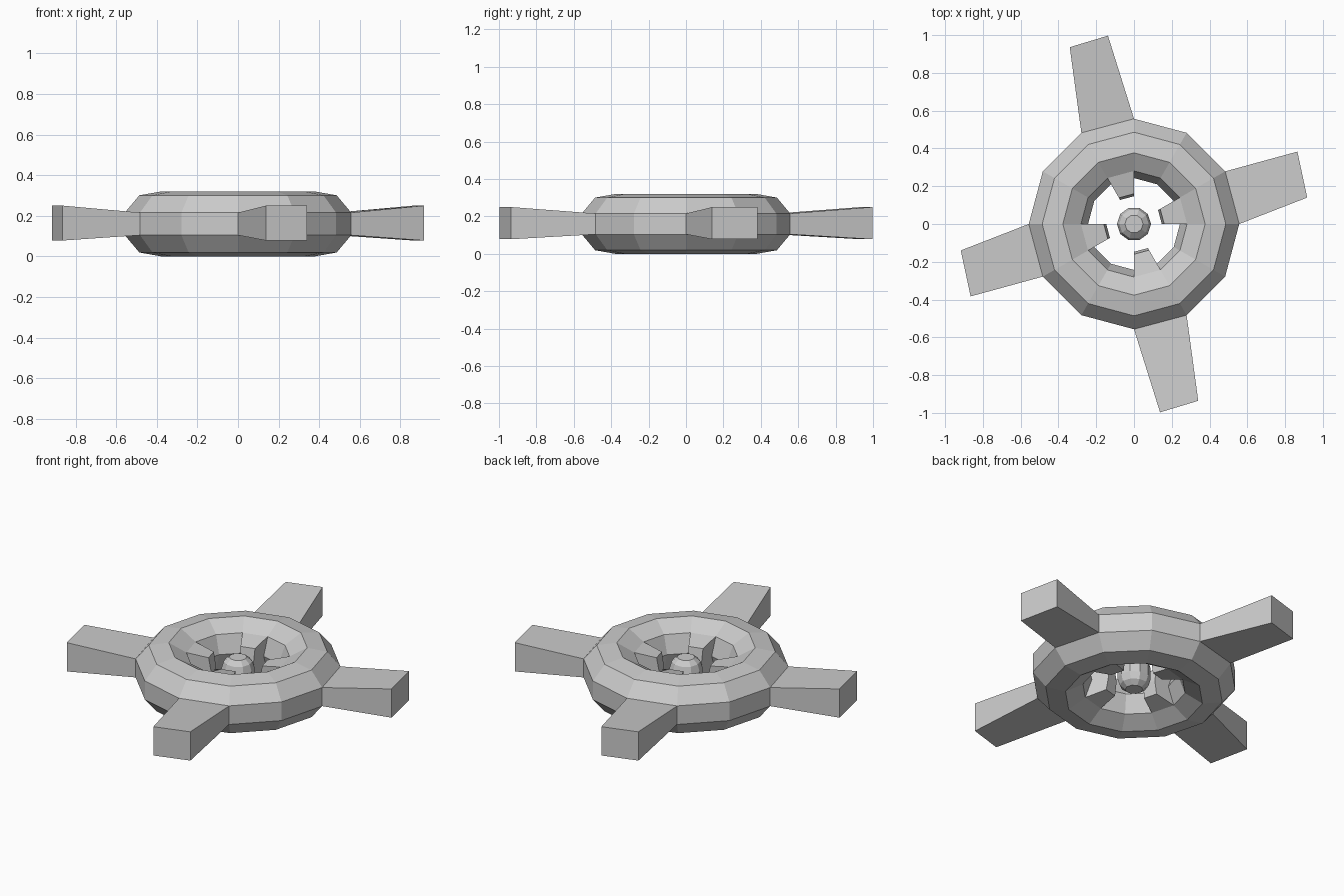
import bpy, bmesh
from math import sin, cos, radians, atan2, pi
from mathutils import Vector, Matrix

if "Cube" in bpy.data.objects:
    bpy.data.objects.remove(bpy.data.objects["Cube"])


def revolve(bm, profile, sides, closed):
    """Spin (radius, z) points about z; returns faces[side][profile step]."""
    rings = []
    for i in range(sides):
        a = 2 * pi * i / sides
        rings.append([bm.verts.new((r * cos(a), r * sin(a), z)) for r, z in profile])
    n = len(profile)
    faces = []
    for i in range(sides):
        p, q = rings[i], rings[(i + 1) % sides]
        steps = range(n if closed else n - 1)
        faces.append([bm.faces.new((p[j], q[j], q[(j + 1) % n], p[(j + 1) % n])) for j in steps])
    if not closed:
        bm.faces.new([r[0] for r in rings])
        bm.faces.new([r[-1] for r in rings])
    bmesh.ops.recalc_face_normals(bm, faces=bm.faces)
    return faces


def extrude(bm, faces):
    res = bmesh.ops.extrude_face_region(bm, geom=faces)
    return [g for g in res["geom"] if isinstance(g, bmesh.types.BMVert)]


def finish(bm, name):
    bmesh.ops.recalc_face_normals(bm, faces=bm.faces)
    mesh = bpy.data.meshes.new(name)
    bm.to_mesh(mesh)
    bm.free()
    obj = bpy.data.objects.new(name, mesh)
    bpy.context.collection.objects.link(obj)


# Ring: 12-sided torus with a 9-sided section
MID = 0.16
section = [(0.405 + 0.162 * cos(radians(20 + 40 * j)),
            MID + 0.1625 * sin(radians(20 + 40 * j))) for j in range(9)]
bm = bmesh.new()
faces = revolve(bm, section, 12, True)

# Four outer blades and four inner teeth, pulled out of the ring faces
tips = [((0.917, 0.14), (0.865, 0.383)), ((0.997, 0.138), (0.936, 0.34))]
for k in range(4):
    turn = Matrix.Rotation(k * pi / 2, 3, 'Z')
    outer = faces[k * 3][8]
    inner = [faces[k * 3][3], faces[k * 3][4]]
    for v in extrude(bm, [outer]):
        local = turn.inverted() @ v.co
        far = atan2(local.y, local.x) > radians(15)
        x, y = tips[k % 2][far]
        v.co = turn @ Vector((x, y, 0.25 if v.co.z > MID else 0.078))
    for v in extrude(bm, inner):
        r = v.co.xy.length
        s = (0.16 if r > 0.26 else 0.147) / r
        v.co = (v.co.x * s, v.co.y * s, MID + (v.co.z - MID) * 0.75)
finish(bm, "bladed_ring")

# Small rounded hub floating in the middle
bm = bmesh.new()
revolve(bm, [(0.048, 0.05), (0.078, 0.075), (0.09, 0.115),
             (0.09, 0.185), (0.078, 0.225), (0.048, 0.25)], 10, False)
finish(bm, "centre_hub")
